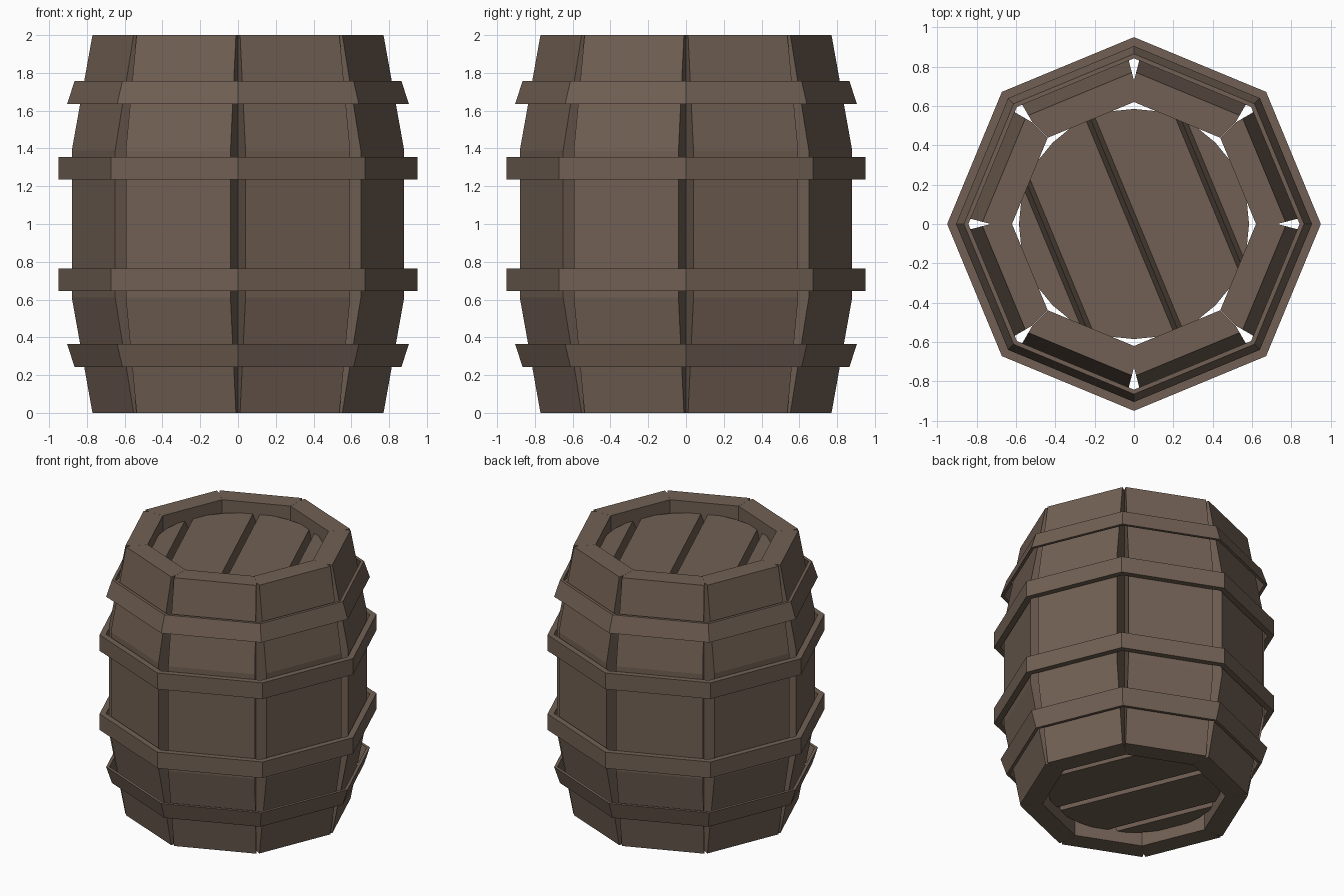
import bpy, bmesh, math
from mathutils import Matrix, Vector

if "Cube" in bpy.data.objects:
    bpy.data.objects.remove(bpy.data.objects["Cube"], do_unlink=True)

SIDES = 8
STEP = 2 * math.pi / SIDES


def make_material(name, color):
    mat = bpy.data.materials.new(name)
    mat.use_nodes = True
    mat.diffuse_color = color
    mat.node_tree.nodes["Principled BSDF"].inputs["Base Color"].default_value = color
    return mat


wood = make_material("dark brown wood", (0.165, 0.117, 0.088, 1))


def add_mesh(name, bm):
    bmesh.ops.recalc_face_normals(bm, faces=bm.faces)
    mesh = bpy.data.meshes.new(name)
    bm.to_mesh(mesh)
    bm.free()
    mesh.materials.append(wood)
    return add_object(name, mesh)


def add_object(name, mesh):
    obj = bpy.data.objects.new(name, mesh)
    bpy.context.collection.objects.link(obj)
    return obj


def bridge(bm, rings, closed):
    """Join matching rings of vertices; cap the ends unless closed."""
    count = len(rings[0])
    pairs = list(zip(rings, rings[1:]))
    if closed:
        pairs.append((rings[-1], rings[0]))
    else:
        bm.faces.new(rings[0])
        bm.faces.new(rings[-1])
    for a, b in pairs:
        for i in range(count):
            j = (i + 1) % count
            bm.faces.new((a[i], a[j], b[j], b[i]))


# Staves: wedge-sided boards that swell in the middle and leave V gaps outside
def stave_section(bm, z, face):
    half = [(0.573, 0.237), (0.674, 0.279), (face, 0.279 + 0.136 * (face - 0.674))]
    outline = half + [(x, -y) for x, y in reversed(half)]
    return [bm.verts.new((x, y, z)) for x, y in outline]


bm = bmesh.new()
bridge(bm, [stave_section(bm, z, f) for z, f in
            ((0, 0.716), (0.61, 0.828), (1.39, 0.828), (2, 0.716))], False)
stave = add_mesh("stave_1", bm)
stave.rotation_euler.z = STEP / 2
for k in range(1, SIDES):
    add_object(f"stave_{k + 1}", stave.data).rotation_euler.z = STEP * (k + 0.5)


# Hoops: octagonal bands, mirrored about mid height
def add_hoop(name, profile, flip):
    bm = bmesh.new()
    rings = []
    for k in range(SIDES):
        c, s = math.cos(k * STEP), math.sin(k * STEP)
        rings.append([bm.verts.new((r * c, r * s, 2 - z if flip else z))
                      for r, z in profile])
    bridge(bm, rings, True)
    add_mesh(name, bm)


end_hoop = [(0.905, 1.635), (0.865, 1.757), (0.842, 1.757), (0.882, 1.635)]
middle_hoop = [(0.95, 1.235), (0.95, 1.355), (0.905, 1.355), (0.905, 1.235)]
for label, flip in (("upper", False), ("lower", True)):
    add_hoop(f"{label}_end_hoop", end_hoop, flip)
    add_hoop(f"{label}_middle_hoop", middle_hoop, flip)

# Lids: round boards cut into planks with V grooves, recessed in both ends
TOP, DEPTH, PLANK, GROOVE = 1.915, 0.07, 0.425, 0.024


def cut(bm, point, normal):
    geom = bm.verts[:] + bm.edges[:] + bm.faces[:]
    bmesh.ops.bisect_plane(bm, geom=geom, plane_co=point, plane_no=normal,
                           clear_outer=True)
    bmesh.ops.holes_fill(bm, edges=[e for e in bm.edges if e.is_boundary])


def add_plank(name, index, flip):
    bm = bmesh.new()
    bmesh.ops.create_cone(bm, cap_ends=True, segments=32, radius1=0.585,
                          radius2=0.585, depth=DEPTH,
                          matrix=Matrix.Translation((0, 0, TOP - DEPTH / 2)))
    for edge, side in ((index, -1), (index + 1, 1)):
        if abs(edge) < 2:
            cut(bm, Vector((edge * PLANK, 0, TOP - DEPTH)),
                Vector((side * DEPTH, 0, GROOVE)))
    bm.transform(Matrix.Rotation(STEP / 2, 4, "Z"))
    if flip:
        for v in bm.verts:
            v.co.z = 2 - v.co.z
    add_mesh(name, bm)


for label, flip in (("top", False), ("bottom", True)):
    for index in range(-2, 2):
        add_plank(f"{label}_lid_plank_{index + 3}", index, flip)
